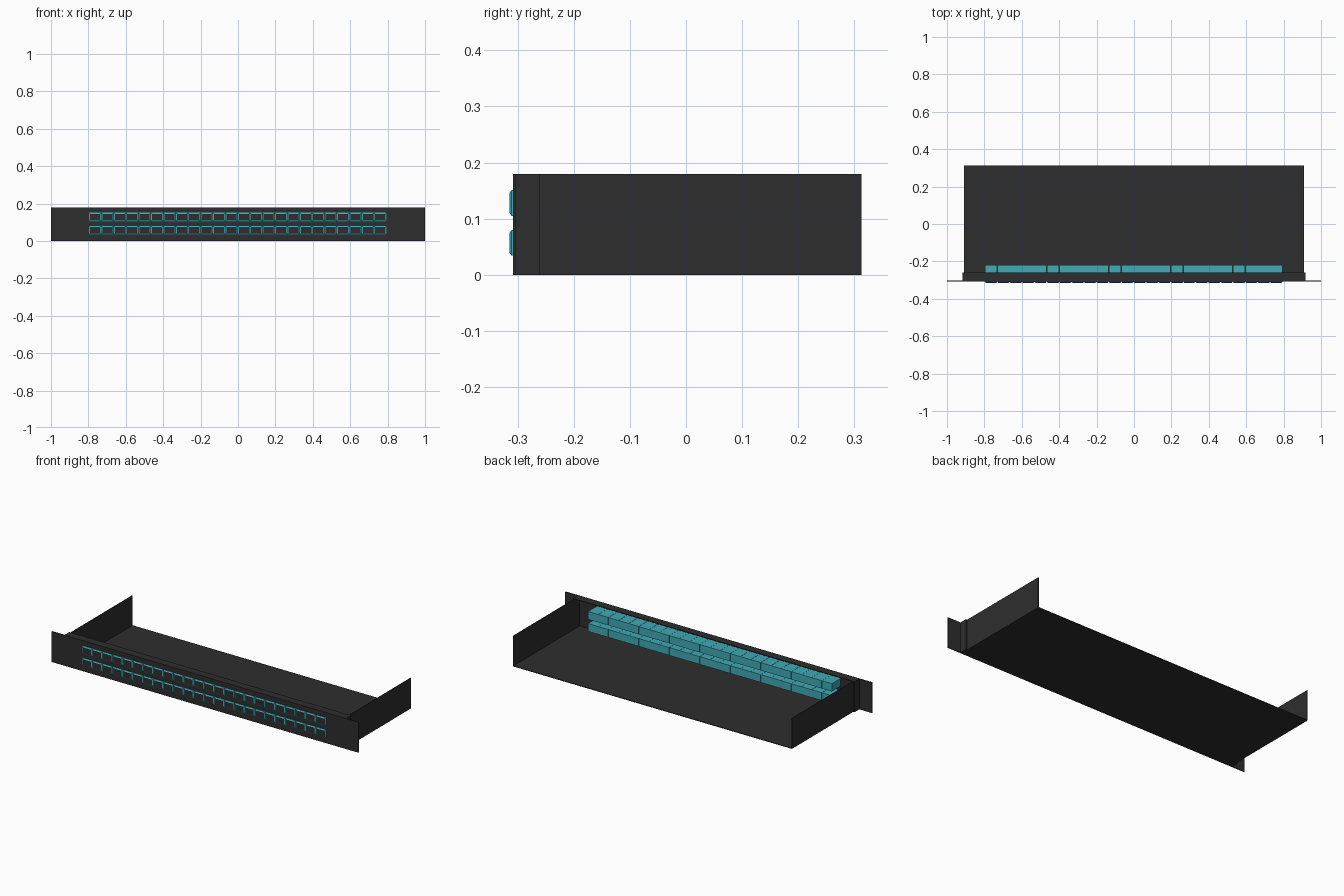
import bpy
import bmesh
from mathutils import Vector

cube = bpy.data.objects.get("Cube")
if cube:
    bpy.data.objects.remove(cube, do_unlink=True)


def material(name, color):
    m = bpy.data.materials.new(name)
    m.use_nodes = True
    m.diffuse_color = color
    m.node_tree.nodes["Principled BSDF"].inputs["Base Color"].default_value = color
    return m


charcoal = material("charcoal metal", (0.027, 0.027, 0.027, 1))
teal = material("teal plastic", (0.052, 0.4, 0.46, 1))


def add_box(bm, lo, hi):
    lo, hi = Vector(lo), Vector(hi)
    verts = bmesh.ops.create_cube(bm, size=1)["verts"]
    for v in verts:
        v.co = (lo + hi) / 2 + v.co * (hi - lo)


def finish(bm, name, mats):
    mesh = bpy.data.meshes.new(name)
    bm.to_mesh(mesh)
    bm.free()
    for m in mats:
        mesh.materials.append(m)
    return mesh


def place(name, mesh, loc=(0, 0, 0)):
    ob = bpy.data.objects.new(name, mesh)
    ob.location = loc
    bpy.context.collection.objects.link(ob)
    return ob


def box(name, lo, hi):
    bm = bmesh.new()
    add_box(bm, lo, hi)
    return place(name, finish(bm, name, [charcoal]))


HEIGHT = 0.18
THICK = 0.004
PANEL_FRONT, PANEL_BACK = -0.308, -0.303
FLANGE_BACK, TRAY_BACK = -0.26, 0.313
TRAY_X, FLANGE_X = 0.91, 0.918

# Front panel with mounting ears
box("front_panel", (-1, PANEL_FRONT, 0), (1, PANEL_BACK, HEIGHT))

# Open tray: floor and side walls
box("tray_floor", (-TRAY_X, PANEL_BACK, 0), (TRAY_X, TRAY_BACK, THICK))
for side, s in (("left", 1), ("right", -1)):
    xs = sorted((s * TRAY_X, s * (TRAY_X - THICK)))
    box(side + "_wall", (xs[0], PANEL_BACK, THICK), (xs[1], TRAY_BACK, HEIGHT))
    # Folded side flange behind the panel
    xs = sorted((s * FLANGE_X, s * TRAY_X))
    box(side + "_flange", (xs[0], PANEL_BACK, 0), (xs[1], FLANGE_BACK, HEIGHT))

# Folded top flange
box("top_flange", (-TRAY_X, PANEL_BACK, HEIGHT - THICK),
    (TRAY_X, FLANGE_BACK, HEIGHT))

# One socket: teal block with a bevelled bezel and a dark port face
PITCH, COLUMNS = 0.0663, 24
SOCKET_H = 0.046
bm = bmesh.new()
half = PITCH / 2 - 0.0005
add_box(bm, (-half, -0.311, -SOCKET_H / 2), (half, -0.22, SOCKET_H / 2))
bm.normal_update()
front = min(bm.faces, key=lambda f: f.calc_center_median().y)
bmesh.ops.inset_individual(bm, faces=[front], thickness=0.0085)
for v in front.verts:
    v.co.y = -0.315
front.material_index = 1
socket = finish(bm, "socket", [teal, charcoal])

# Two rows of sockets
for row, z in (("lower", 0.057), ("upper", 0.128)):
    for i in range(COLUMNS):
        x = (i - (COLUMNS - 1) / 2) * PITCH - 0.002
        place(f"{row}_socket_{i + 1}", socket, (x, 0, z))
